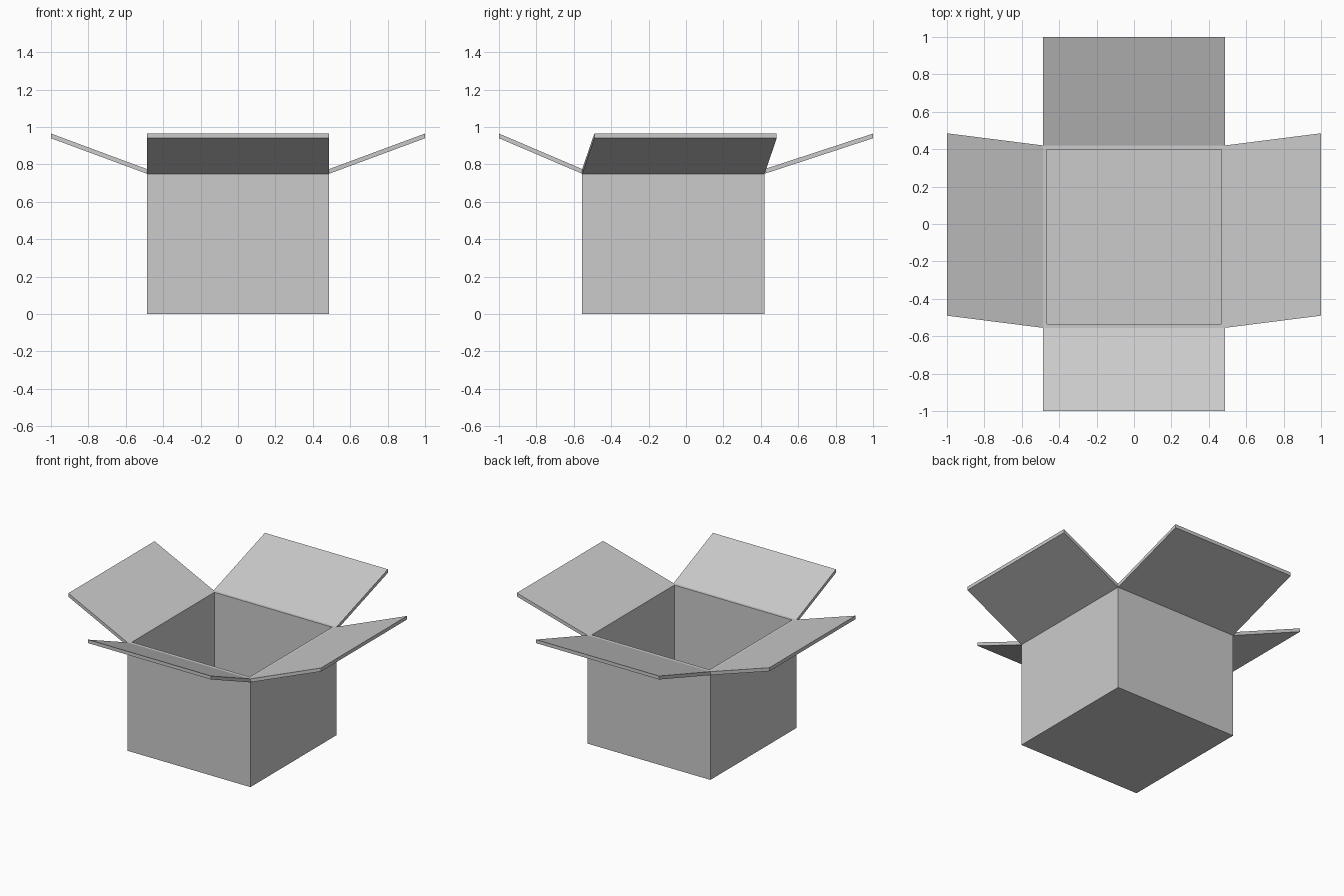
import bpy
import bmesh

cube = bpy.data.objects.get("Cube")
if cube:
    bpy.data.objects.remove(cube, do_unlink=True)

# Single cardboard colour
card = bpy.data.materials.new("plain_grey_card")
card.use_nodes = True
colour = (0.6, 0.6, 0.6, 1)
card.diffuse_color = colour
card.node_tree.nodes["Principled BSDF"].inputs["Base Color"].default_value = colour

# Main dimensions
HALF = 0.487
FRONT, BACK = -0.555, 0.42
WALL, SHEET = 0.03, 0.025
FOLD_Z, TIP_Z = 0.75, 0.94
RIM_Z = FOLD_Z + SHEET
SKEW = 0.065


def finish(bm, name):
    bmesh.ops.recalc_face_normals(bm, faces=bm.faces)
    mesh = bpy.data.meshes.new(name)
    bm.to_mesh(mesh)
    bm.free()
    mesh.materials.append(card)
    obj = bpy.data.objects.new(name, mesh)
    bpy.context.collection.objects.link(obj)
    return obj


def add_flap(name, fold, tip):
    """Sheet from a fold edge to a tip edge, extruded straight up."""
    bm = bmesh.new()
    a, b = [(x, y, FOLD_Z) for x, y in fold]
    c, d = [(x, y, TIP_Z) for x, y in tip]
    face = bm.faces.new([bm.verts.new(p) for p in (a, b, d, c)])
    top = bmesh.ops.extrude_face_region(bm, geom=[face])["geom"]
    verts = [v for v in top if isinstance(v, bmesh.types.BMVert)]
    bmesh.ops.translate(bm, verts=verts, vec=(0, 0, SHEET))
    return finish(bm, name)


# Open container: block with its top inset and pushed down
bm = bmesh.new()
bmesh.ops.create_cube(bm, size=1)
for v in bm.verts:
    v.co.x *= 2 * HALF
    v.co.y = BACK if v.co.y > 0 else FRONT
    v.co.z = RIM_Z if v.co.z > 0 else 0
bm.normal_update()
lid = max(bm.faces, key=lambda f: f.calc_center_median().z)
bmesh.ops.inset_region(bm, faces=[lid], thickness=WALL)
well = bmesh.ops.extrude_discrete_faces(bm, faces=[lid])["faces"][0]
bmesh.ops.translate(bm, verts=well.verts, vec=(0, 0, WALL - RIM_Z))
finish(bm, "box_body")

# Front and back flaps
for name, fold_y, tip_y in (("front_flap", FRONT, -1), ("back_flap", BACK, 1)):
    add_flap(name, [(-HALF, fold_y), (HALF, fold_y)],
             [(-HALF, tip_y), (HALF, tip_y)])

# Side flaps, both leaning slightly towards the back
for name, s in (("right_flap", -1), ("left_flap", 1)):
    add_flap(name, [(s * HALF, FRONT), (s * HALF, BACK)],
             [(s, FRONT + SKEW), (s, BACK + SKEW)])
